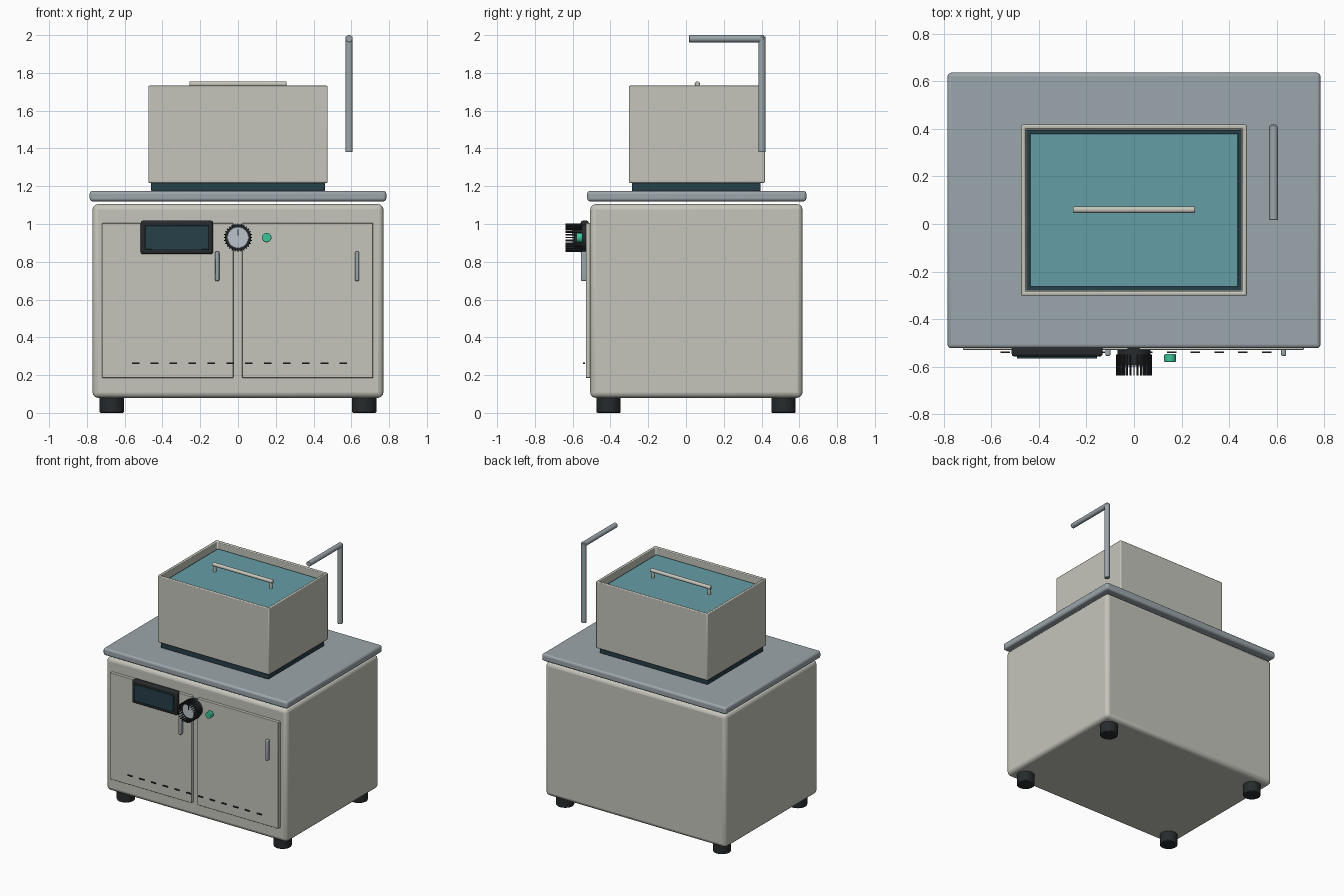
import bpy, bmesh, math
from mathutils import Vector

if "Cube" in bpy.data.objects:
    bpy.data.objects.remove(bpy.data.objects["Cube"])


def mat(name, r, g, b):
    m = bpy.data.materials.new(name)
    m.diffuse_color = (r, g, b, 1)
    m.use_nodes = True
    m.node_tree.nodes["Principled BSDF"].inputs["Base Color"].default_value = m.diffuse_color
    return m


SHELL = mat("warm_grey", 0.56, 0.56, 0.50)
STEEL = mat("steel", 0.33, 0.38, 0.41)
RUBBER = mat("rubber", 0.02, 0.024, 0.026)
SLATE = mat("dark_slate", 0.02, 0.05, 0.065)
GLASS = mat("teal_glass", 0.13, 0.34, 0.38)
GREEN = mat("green", 0.05, 0.55, 0.32)
DIAL = mat("dial_grey", 0.5, 0.56, 0.6)


def finish(name, bm, material, bevel=0, segs=3):
    bmesh.ops.recalc_face_normals(bm, faces=bm.faces)
    me = bpy.data.meshes.new(name)
    bm.to_mesh(me)
    bm.free()
    ob = bpy.data.objects.new(name, me)
    bpy.context.collection.objects.link(ob)
    me.materials.append(material)
    if bevel:
        b = ob.modifiers.new("bevel", 'BEVEL')
        b.width, b.segments, b.limit_method = bevel, segs, 'ANGLE'
    bpy.ops.object.select_all(action='DESELECT')
    ob.select_set(True)
    bpy.context.view_layer.objects.active = ob
    bpy.ops.object.shade_smooth_by_angle(angle=math.radians(35))
    return ob


def box_mesh(x, y, z):
    bm = bmesh.new()
    bmesh.ops.create_cube(bm, size=1)
    for v in bm.verts:
        v.co = [lo + (c + 0.5) * (hi - lo) for c, (lo, hi) in zip(v.co, (x, y, z))]
    return bm


def box(name, x, y, z, material, bevel=0):
    return finish(name, box_mesh(x, y, z), material, bevel)


def rod(name, a, b, r, material, bevel=0, sides=32):
    a, b = Vector(a), Vector(b)
    bm = bmesh.new()
    bmesh.ops.create_cone(bm, cap_ends=True, segments=sides, radius1=r, radius2=r,
                          depth=(b - a).length)
    ob = finish(name, bm, material, bevel, 2)
    ob.location = (a + b) / 2
    ob.rotation_euler = (b - a).to_track_quat('Z', 'Y').to_euler()
    return ob


def open_box(name, x, y, z, wall, depth, material, bevel):
    # box hollowed from the top
    bm = box_mesh(x, y, z)
    bm.normal_update()
    top = max(bm.faces, key=lambda f: f.calc_center_median().z)
    bmesh.ops.inset_region(bm, faces=[top], thickness=wall)
    r = bmesh.ops.extrude_face_region(bm, geom=[top])
    bmesh.ops.translate(bm, vec=(0, 0, -depth),
                        verts=[g for g in r["geom"] if isinstance(g, bmesh.types.BMVert)])
    if top.is_valid:
        bmesh.ops.delete(bm, geom=[top], context='FACES_ONLY')
    return finish(name, bm, material, bevel, 2)


# cabinet, worktop and feet
box("cabinet_body", (-0.77, 0.77), (-0.507, 0.617), (0.08, 1.105), SHELL, 0.028)
box("worktop", (-0.785, 0.785), (-0.523, 0.637), (1.12, 1.175), STEEL, 0.015)
for sx in (-0.668, 0.668):
    for y in (-0.41, 0.516):
        rod("foot", (sx, y, 0), (sx, y, 0.09), 0.064, RUBBER, 0.006)

# doors and pulls
for name, x, px in (("left", (-0.72, -0.025), -0.11), ("right", (0.022, 0.715), 0.63)):
    box(name + "_door", x, (-0.53, -0.5), (0.185, 1.005), SHELL, 0.004)
    box(name + "_door_pull", (px - 0.011, px + 0.011), (-0.556, -0.525), (0.698, 0.855), STEEL, 0.007)

# vent slots along the bottom of the doors
for i in range(12):
    x = -0.542 + 0.1 * i
    box("vent_slot", (x - 0.02, x + 0.02), (-0.544, -0.536), (0.258, 0.266), RUBBER)

# display
box("display_housing", (-0.515, -0.132), (-0.558, -0.515), (0.84, 1.018), RUBBER, 0.012)
box("display_screen", (-0.492, -0.155), (-0.567, -0.55), (0.865, 0.992), SLATE, 0.003)

# ribbed dial
KZ = 0.928
rod("dial_body", (0, -0.515, KZ), (0, -0.592, KZ), 0.069, RUBBER, 0.004, 48)
rod("dial_face", (0, -0.58, KZ), (0, -0.6, KZ), 0.056, DIAL, 0.002, 48)
box("dial_pointer", (-0.003, 0.003), (-0.604, -0.596), (KZ + 0.012, KZ + 0.044), RUBBER)
for i in range(28):
    a = math.tau * i / 28
    x, z = 0.069 * math.cos(a), KZ + 0.069 * math.sin(a)
    rib = box("dial_rib", (-0.006, 0.006), (-0.637, -0.55), (-0.003, 0.003), RUBBER)
    rib.location = (x, 0, z)
    rib.rotation_euler = (0, -a, 0)

# start button
rod("start_button", (0.152, -0.548, KZ), (0.152, -0.581, KZ), 0.025, GREEN, 0.004)

# tank with seal, lid and lid handle
box("tank_base_seal", (-0.46, 0.46), (-0.287, 0.395), (1.172, 1.225), SLATE, 0.008)
open_box("tank", (-0.475, 0.475), (-0.302, 0.418), (1.218, 1.732), 0.025, 0.45, SHELL, 0.006)
box("lid_seal", (-0.452, 0.452), (-0.279, 0.395), (1.66, 1.675), SLATE)
box("glass_lid", (-0.438, 0.438), (-0.264, 0.381), (1.668, 1.687), GLASS, 0.003)
rod("lid_handle_bar", (-0.257, 0.06, 1.741), (0.257, 0.06, 1.741), 0.014, SHELL, 0.005)
for x in (-0.24, 0.24):
    rod("lid_handle_post", (x, 0.06, 1.68), (x, 0.06, 1.741), 0.011, SHELL)

# rinse spout
rod("spout_riser", (0.588, 0.402, 1.38), (0.588, 0.402, 1.992), 0.019, STEEL, 0.003)
rod("spout_arm", (0.588, 0.412, 1.981), (0.588, 0.017, 1.981), 0.019, STEEL, 0.003)
